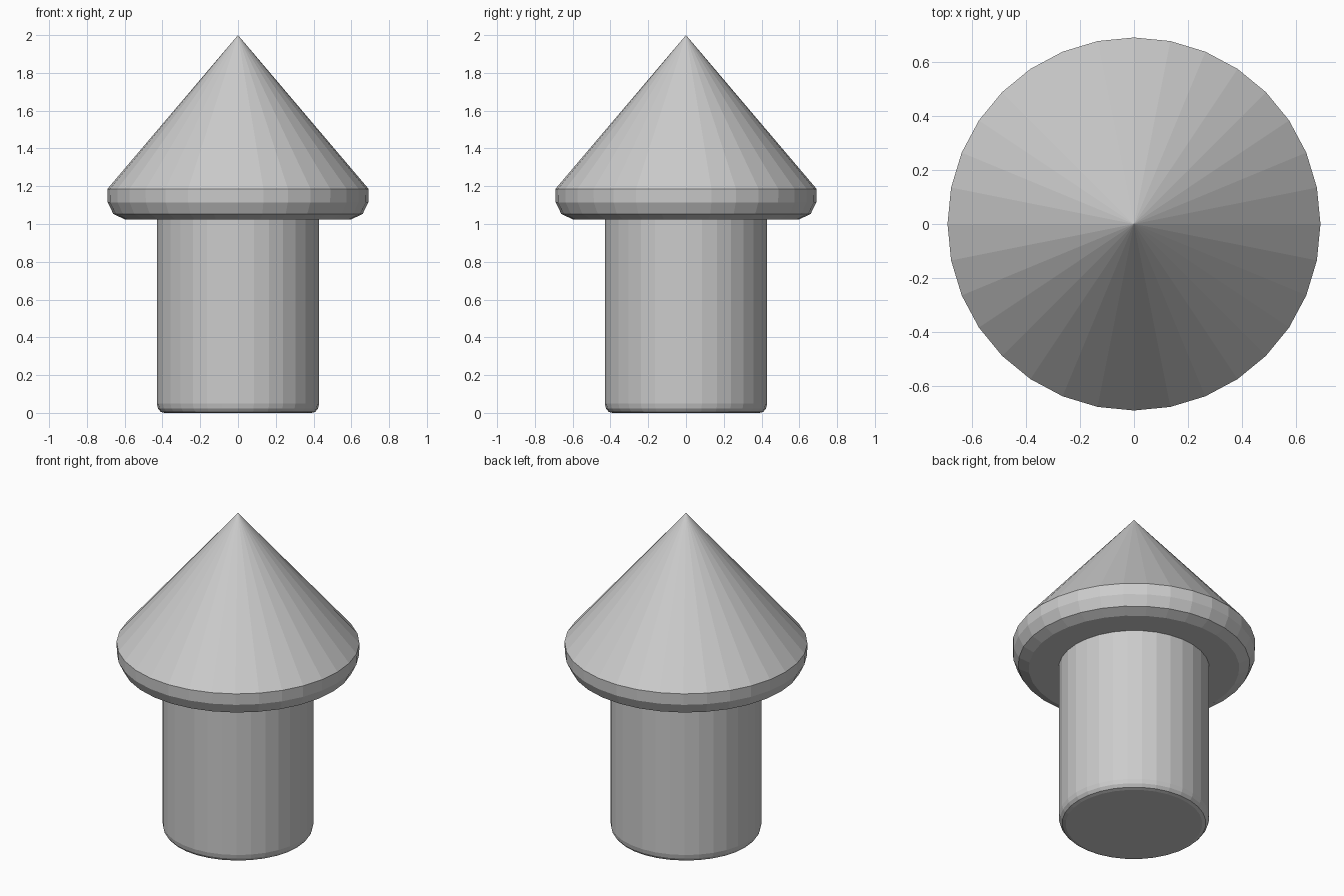
import bpy, bmesh
from math import cos, sin, pi

if "Cube" in bpy.data.objects:
    bpy.data.objects.remove(bpy.data.objects["Cube"])

SIDES = 32


def lathe(name, profile):
    """Revolve (radius, z) points, bottom to top; radius 0 is a tip, open ends are capped."""
    bm = bmesh.new()
    rings = []
    for r, z in profile:
        if r == 0:
            rings.append([bm.verts.new((0, 0, z))] * SIDES)
        else:
            rings.append([bm.verts.new((r * cos(2 * pi * i / SIDES), r * sin(2 * pi * i / SIDES), z))
                          for i in range(SIDES)])
    for low, high in zip(rings, rings[1:]):
        for i in range(SIDES):
            j = (i + 1) % SIDES
            quad = [low[i], low[j], high[j], high[i]]
            bm.faces.new(list(dict.fromkeys(quad)))
    bm.faces.new(rings[0][::-1])
    if profile[-1][0] > 0:
        bm.faces.new(rings[-1])
    bmesh.ops.recalc_face_normals(bm, faces=bm.faces)
    mesh = bpy.data.meshes.new(name)
    bm.to_mesh(mesh)
    bm.free()
    obj = bpy.data.objects.new(name, mesh)
    bpy.context.collection.objects.link(obj)
    return obj


# Round shaft with softened bottom edge
lathe("shaft", [(0.39, 0), (0.41, 0.006), (0.424, 0.024), (0.43, 0.05), (0.43, 1.03)])

# Conical cap with rounded rim
lathe("cone_cap", [(0.60, 1.025), (0.66, 1.053), (0.69, 1.115), (0.692, 1.185), (0, 2.0)])
